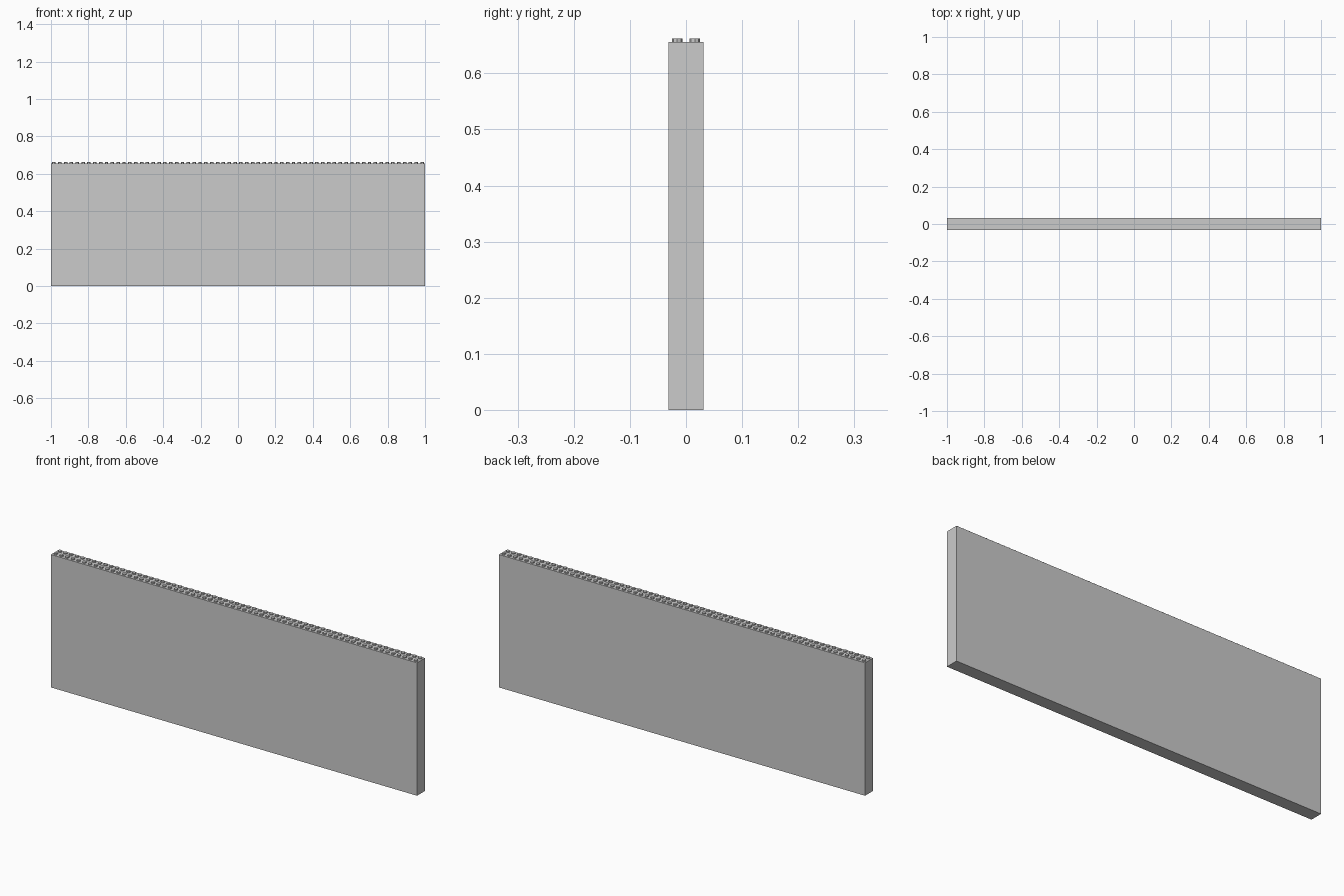
import bpy, bmesh
from mathutils import Matrix

if "Cube" in bpy.data.objects:
    bpy.data.objects.remove(bpy.data.objects["Cube"])

COLS, ROWS = 64, 2
PITCH = 2.0 / COLS
HEIGHT = 0.656
STUD_R, STUD_H, SIDES = 0.0092, 0.0062, 8


def make_object(name, bm):
    mesh = bpy.data.meshes.new(name)
    bm.to_mesh(mesh)
    bm.free()
    ob = bpy.data.objects.new(name, mesh)
    bpy.context.collection.objects.link(ob)
    return ob


# Tall thin wall slab
bm = bmesh.new()
bmesh.ops.create_cube(bm, size=1.0, matrix=Matrix.Translation((0, 0, HEIGHT / 2))
                      @ Matrix.Diagonal((2.0, ROWS * PITCH, HEIGHT, 1)))
make_object("wall_panel", bm)

# One low-poly stud at the corner, resting on the slab, open underneath
bm = bmesh.new()
corner = Matrix.Translation((-(COLS - 1) * PITCH / 2, -(ROWS - 1) * PITCH / 2,
                             HEIGHT + STUD_H / 2))
bmesh.ops.create_cone(bm, cap_ends=True, segments=SIDES, radius1=STUD_R,
                      radius2=STUD_R, depth=STUD_H, matrix=corner)
bottom = [f for f in bm.faces if f.normal.z < -0.9]
bmesh.ops.delete(bm, geom=bottom, context='FACES_ONLY')
studs = make_object("top_studs", bm)

# Repeat it along the length and across the thickness
for name, count, offset in (("along_length", COLS, (PITCH, 0, 0)),
                            ("across_depth", ROWS, (0, PITCH, 0))):
    mod = studs.modifiers.new(name, 'ARRAY')
    mod.count = count
    mod.use_relative_offset = False
    mod.use_constant_offset = True
    mod.constant_offset_displace = offset
